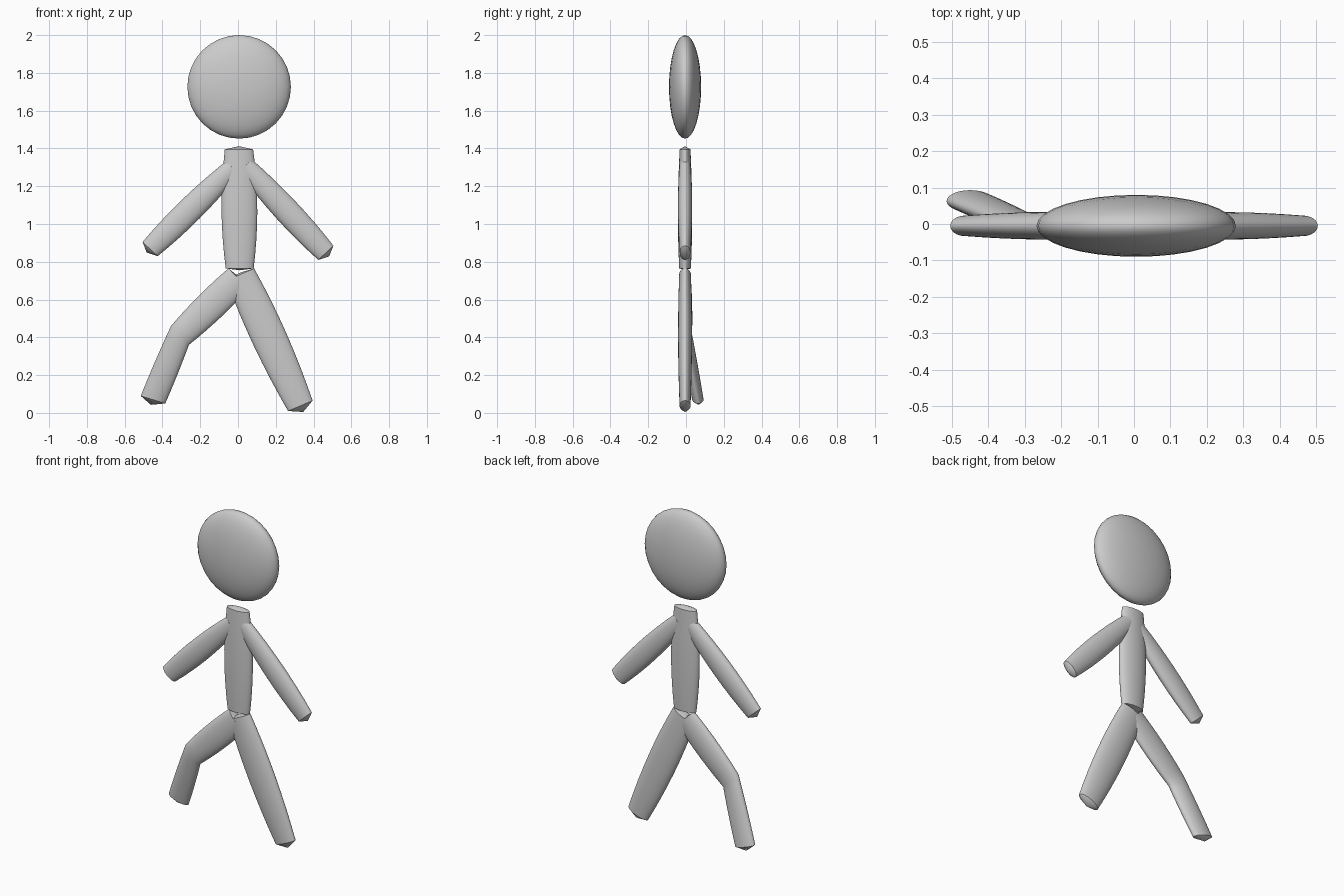
import bpy, bmesh, math
from mathutils import Vector

if "Cube" in bpy.data.objects:
    bpy.data.objects.remove(bpy.data.objects["Cube"])

SEG = 32
STEPS = 8


def ring_at(p, q, y, ry):
    """Flattened elliptical ring whose silhouette edges are p and q (x, z)."""
    a, b = Vector((p[0], y, p[1])), Vector((q[0], y, q[1]))
    mid, half = (a + b) / 2, (b - a) / 2
    depth = Vector((0, ry, 0))
    return [mid + half * math.cos(2 * math.pi * i / SEG) + depth * math.sin(2 * math.pi * i / SEG)
            for i in range(SEG)]


def tube(name, stations, bulges, tip):
    """Swelling limb through stations (edge, edge, y, depth radius), with low conical end caps."""
    base = [ring_at(*s) for s in stations]
    rings = [base[0]]
    for r0, r1, bulge in zip(base, base[1:], bulges):
        for k in range(1, STEPS + 1):
            t = k / STEPS
            pts = [u.lerp(v, t) for u, v in zip(r0, r1)]
            c = sum(pts, Vector()) / SEG
            f = 1 + bulge * 4 * t * (1 - t)
            rings.append([c + (p - c) * f for p in pts])
    bm = bmesh.new()
    vr = [[bm.verts.new(p) for p in r] for r in rings]
    for a, b in zip(vr, vr[1:]):
        for i in range(SEG):
            j = (i + 1) % SEG
            bm.faces.new((a[i], a[j], b[j], b[i]))
    for end, inner, height in ((0, 2, tip[0]), (-1, -3, tip[1])):
        c = sum(rings[end], Vector()) / SEG
        out = (c - sum(rings[inner], Vector()) / SEG).normalized()
        apex = bm.verts.new(c + out * height)
        for i in range(SEG):
            bm.faces.new((vr[end][i], vr[end][(i + 1) % SEG], apex))
    bmesh.ops.recalc_face_normals(bm, faces=bm.faces)
    me = bpy.data.meshes.new(name)
    bm.to_mesh(me)
    bm.free()
    ob = bpy.data.objects.new(name, me)
    bpy.context.collection.objects.link(ob)
    smooth(ob)


def smooth(ob):
    bpy.ops.object.select_all(action='DESELECT')
    ob.select_set(True)
    bpy.context.view_layer.objects.active = ob
    bpy.ops.object.shade_smooth_by_angle(angle=math.radians(30))


# Head: a flattened ball floating above the neck
bpy.ops.mesh.primitive_uv_sphere_add(segments=32, ring_count=16, radius=1, location=(0.006, -0.005, 1.726))
head = bpy.context.object
head.name = "head"
head.scale = (0.274, 0.085, 0.274)
smooth(head)

Y = -0.005
# Torso with short neck
tube("torso", [((-0.07, 1.395), (0.08, 1.395), Y, 0.029),
               ((-0.075, 1.34), (0.087, 1.34), Y, 0.031),
               ((-0.065, 0.765), (0.083, 0.765), Y, 0.031)], [0, 0.22], (0.017, 0.01))

# Arms
tube("left_arm", [((0.07, 1.345), (0.01, 1.265), Y, 0.03),
                  ((0.505, 0.885), (0.425, 0.81), Y, 0.028)], [0.3], (0.01, 0.026))
tube("right_arm", [((-0.06, 1.335), (0.0, 1.255), Y, 0.03),
                   ((-0.505, 0.905), (-0.425, 0.83), Y, 0.028)], [0.3], (0.01, 0.026))

# Straight leg
tube("left_leg", [((0.085, 0.765), (-0.06, 0.70), Y, 0.031),
                  ((0.395, 0.065), (0.265, 0.01), Y, 0.029)], [0.23], (0.01, 0.036))

# Bent leg, shin swinging backwards
tube("right_leg", [((-0.05, 0.765), (0.055, 0.655), Y, 0.031),
                   ((-0.355, 0.46), (-0.26, 0.36), 0.0, 0.032),
                   ((-0.515, 0.09), (-0.385, 0.05), 0.063, 0.03)], [0.12, 0.04], (0.01, 0.03))
